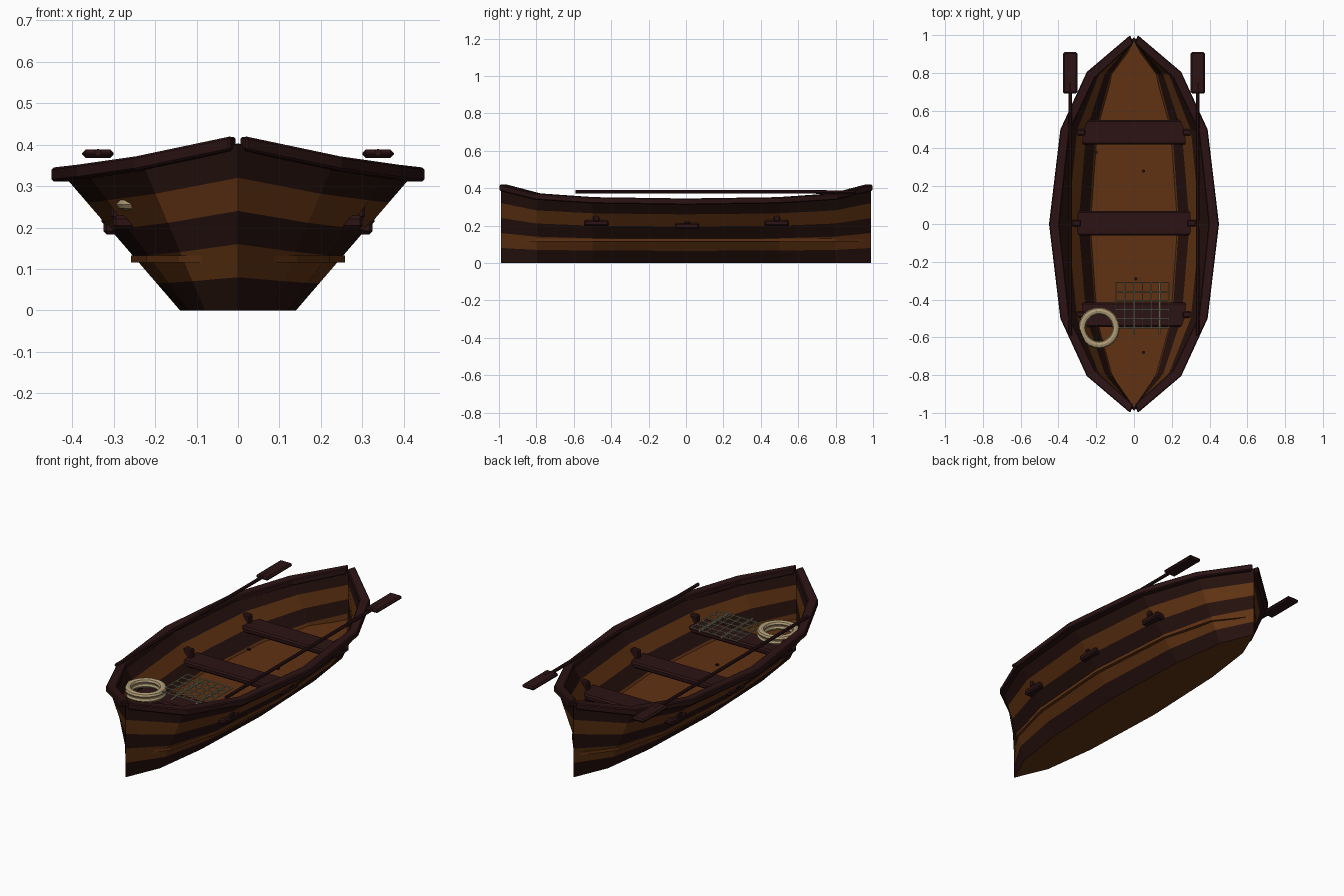
import bpy, bmesh, math
from mathutils import Vector

if "Cube" in bpy.data.objects:
    bpy.data.objects.remove(bpy.data.objects["Cube"])


def mat(name, rgb):
    m = bpy.data.materials.new(name)
    m.diffuse_color = (*rgb, 1)
    m.use_nodes = True
    m.node_tree.nodes["Principled BSDF"].inputs["Base Color"].default_value = m.diffuse_color
    return m


BROWN = mat("warm brown wood", (0.115, 0.032, 0.006))
DARK = mat("dark plank wood", (0.018, 0.0055, 0.004))
TRIM = mat("dark red trim wood", (0.025, 0.0065, 0.007))
ROPE = mat("cream rope", (0.43, 0.33, 0.18))
NET = mat("grey green net", (0.26, 0.23, 0.14))


def make(name, verts, faces, mats, indices=None):
    me = bpy.data.meshes.new(name)
    me.from_pydata(verts, [], faces)
    for m in mats:
        me.materials.append(m)
    if indices:
        for p, i in zip(me.polygons, indices):
            p.material_index = i
    bm = bmesh.new()
    bm.from_mesh(me)
    bmesh.ops.recalc_face_normals(bm, faces=bm.faces)
    bm.to_mesh(me)
    bm.free()
    ob = bpy.data.objects.new(name, me)
    bpy.context.collection.objects.link(ob)
    return ob


def box(name, lo, hi, m, bevel=0):
    (a, b, c), (d, e, f) = lo, hi
    v = [(x, y, z) for x in (a, d) for y in (b, e) for z in (c, f)]
    fs = [(0, 1, 3, 2), (4, 6, 7, 5), (0, 4, 5, 1), (2, 3, 7, 6), (0, 2, 6, 4), (1, 5, 7, 3)]
    ob = make(name, v, fs, [m])
    if bevel:
        mod = ob.modifiers.new("bevel", 'BEVEL')
        mod.width = bevel
        mod.segments = 1
    return ob


def rod(name, p, q, r, m, sides=8):
    p, q = Vector(p), Vector(q)
    bpy.ops.mesh.primitive_cylinder_add(vertices=sides, radius=r, depth=(q - p).length, location=(p + q) / 2)
    ob = bpy.context.object
    ob.rotation_euler = (q - p).to_track_quat('Z', 'Y').to_euler()
    ob.name = name
    ob.data.materials.append(m)
    return ob


# Half-length stations: y, bottom half width, top half width, top height
HALF = [(0, .14, .42, .325), (.5, .12, .365, .332), (.8, .08, .229, .352), (.988, 0, 0, .40)]
ST = [(-y, b, t, h) for y, b, t, h in HALF[:0:-1]] + HALF
N, PL = len(ST), 5

# Hull: five planks a side, alternating colours, plus the flat bottom
verts, faces, idx = [], [], []
for s in (1, -1):
    for y, b, t, h in ST:
        for k in range(PL + 1):
            f = k / PL
            verts.append((s * (b + (t - b) * f), y, h * f))
    o = 0 if s == 1 else N * (PL + 1)
    for i in range(N - 1):
        for k in range(PL):
            a = o + i * (PL + 1) + k
            c = a + PL + 1
            faces.append((a, c, c + 1, a + 1))
            idx.append(k % 2)
half = N * (PL + 1)
for i in range(N - 1):
    a, c = i * (PL + 1), (i + 1) * (PL + 1)
    faces.append((a, a + half, c + half, c))
    idx.append(1)
hull = make("hull", verts, faces, [DARK, BROWN], idx)
bm = bmesh.new()
bm.from_mesh(hull.data)
bmesh.ops.remove_doubles(bm, verts=bm.verts, dist=0.0005)
bmesh.ops.recalc_face_normals(bm, faces=bm.faces)
low = min(bm.faces, key=lambda f: f.calc_center_median().z)
if low.normal.z > 0:
    bmesh.ops.reverse_faces(bm, faces=bm.faces)
bm.to_mesh(hull.data)
bm.free()
sol = hull.modifiers.new("thickness", 'SOLIDIFY')
sol.thickness = 0.018
sol.offset = -1

# Floor boards, poking slightly through the hull
z0, z1 = .115, .132
fl = [(b + (t - b) * .125 / h + .01, y * (.98 if abs(y) > .9 else 1)) for y, b, t, h in ST]
ring = [(x, y) for x, y in fl] + [(-x, y) for x, y in reversed(fl)]
n = len(ring)
make("floor", [(x, y, z) for z in (z0, z1) for x, y in ring],
     [tuple(range(n)), tuple(range(n, 2 * n))] +
     [(i, (i + 1) % n, n + (i + 1) % n, n + i) for i in range(n)], [BROWN])

# Gunwale rails: swept rectangular section on each side
RAIL = [(.45, 0, .395, 0, .345), (.39, .5, .342, .49, .352),
        (.25, .805, .205, .775, .372), (.02, 1.0, .005, .955, .42)]
RAIL = [(a, -b, c, -d, h) for a, b, c, d, h in RAIL[:0:-1]] + RAIL
for s, side in ((1, "right"), (-1, "left")):
    v, f = [], []
    for xo, yo, xi, yi, h in RAIL:
        v += [(s * xo, yo, h), (s * xo, yo, h - .034), (s * xi, yi, h - .034), (s * xi, yi, h)]
    for i in range(len(RAIL) - 1):
        for k in range(4):
            a, b = i * 4 + k, i * 4 + (k + 1) % 4
            f.append((a, b, b + 4, a + 4))
    e = len(v) - 4
    f += [(0, 1, 2, 3), (e, e + 1, e + 2, e + 3)]
    g = make("gunwale_" + side, v, f, [TRIM])
    mod = g.modifiers.new("bevel", 'BEVEL')
    mod.width = .005
    mod.segments = 1

# Seats with a knee bracket at each end
for name, y, w, z in (("rear", .485, .302, .197), ("middle", .005, .325, .183), ("front", -.48, .302, .197)):
    box("seat_" + name, (-w, y - .065, z), (w, y + .065, z + .032), TRIM, .008)
    for s in (1, -1):
        a, b = sorted((s * (w - .045), s * (w + .005)))
        box("knee_" + name, (a, y - .017, z + .025), (b, y + .017, z + .075), TRIM, .006)

# Oars
for s, side in ((1, "right"), (-1, "left")):
    x = s * .338
    rod("oar_shaft_" + side, (x, -.59, .381), (x, .75, .381), .009, TRIM)
    box("oar_blade_" + side, (x - .038, .69, .368), (x + .038, .91, .388), TRIM, .008)

# Coiled rope ring resting at the front
for i, z in enumerate((.256, .280)):
    bpy.ops.mesh.primitive_torus_add(major_radius=.09, minor_radius=.019, major_segments=24,
                                     minor_segments=8, location=(-.185, -.55, z))
    t = bpy.context.object
    t.scale.z = .75
    t.name = "rope_coil_%d" % i
    t.data.materials.append(ROPE)

# Net: crossing strands and two heavier battens
X0, X1, Y0, Y1, Z = -.095, .185, -.55, -.31, .288
for i in range(7):
    x = X0 + (X1 - X0) * i / 6
    rod("net_strand_long", (x, Y0, Z), (x, Y1, Z), .004, NET, 6)
for i in range(6):
    y = Y0 + (Y1 - Y0) * i / 5
    rod("net_strand_cross", (X0, y, Z), (X1, y, Z), .004, NET, 6)
for x in (0, .135):
    rod("net_batten", (x, -.585, Z - .008), (x, Y1, Z - .008), .006, NET, 6)

# Floor pegs
for x, y in ((.05, .28), (-.2, .38), (.05, -.68), (.01, -.29)):
    rod("floor_peg", (x, y, .105), (x, y, .14), .009, DARK, 6)
